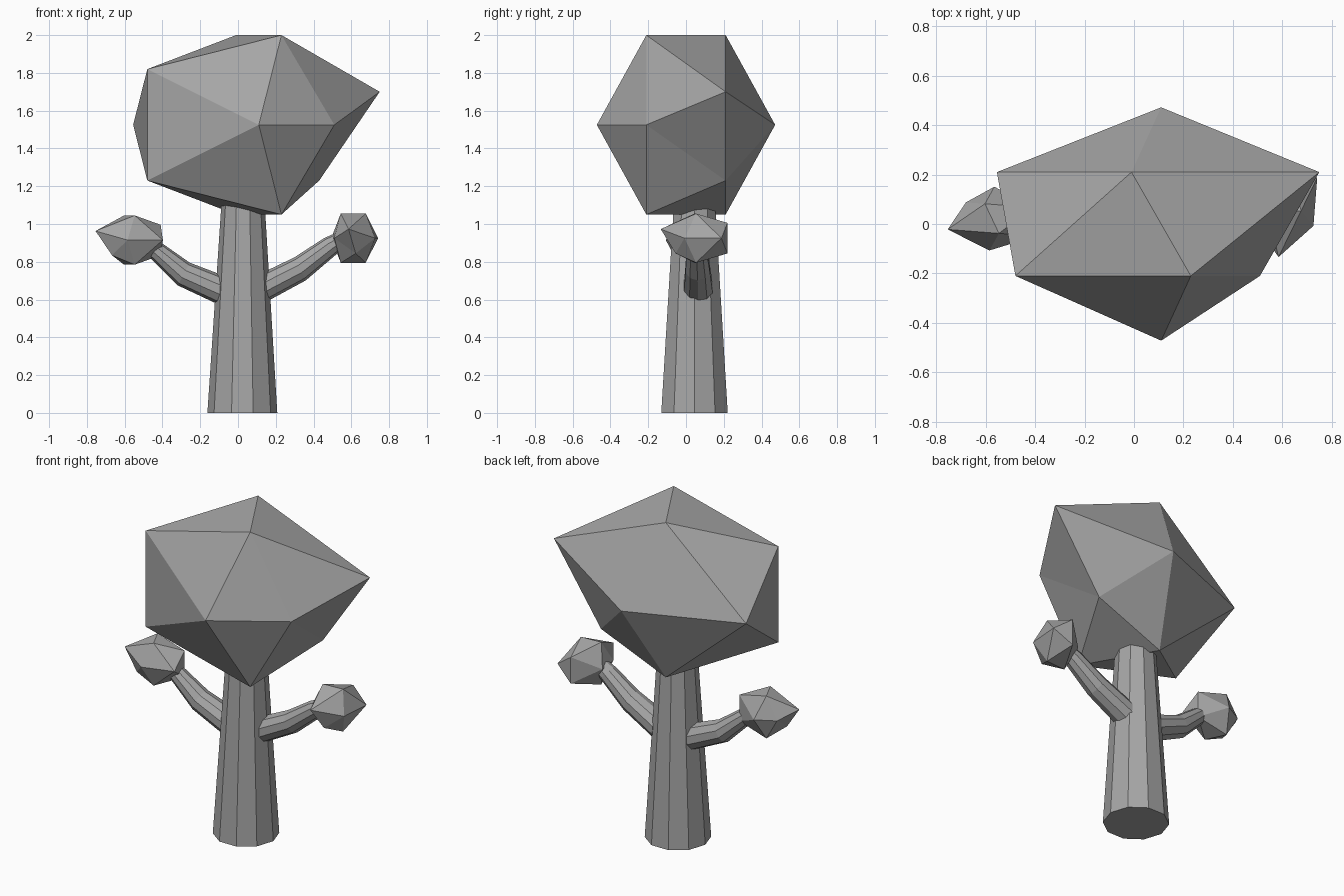
import bpy, bmesh
from math import cos, sin, pi, radians
from mathutils import Vector

cube = bpy.data.objects.get("Cube")
if cube:
    bpy.data.objects.remove(cube)

grey = bpy.data.materials.new("plain_grey")
grey.use_nodes = True
colour = (0.38, 0.38, 0.38, 1)
grey.diffuse_color = colour
grey.node_tree.nodes["Principled BSDF"].inputs["Base Color"].default_value = colour


def finish(name, bm):
    """Turn a bmesh into a flat-shaded object."""
    bmesh.ops.recalc_face_normals(bm, faces=bm.faces)
    mesh = bpy.data.meshes.new(name)
    bm.to_mesh(mesh)
    bm.free()
    mesh.materials.append(grey)
    obj = bpy.data.objects.new(name, mesh)
    bpy.context.collection.objects.link(obj)
    return obj


def loft(name, sections, sides=10):
    """Tube through (centre, radius, tilt) sections; tilt turns the ring about y."""
    bm = bmesh.new()
    rings = []
    for centre, radius, tilt in sections:
        up = Vector((-sin(tilt), 0, cos(tilt)))
        side = Vector((0, 1, 0))
        rings.append([bm.verts.new(Vector(centre) + radius * (up * cos(a) + side * sin(a)))
                      for a in (2 * pi * i / sides for i in range(sides))])
    for low, high in zip(rings, rings[1:]):
        for i in range(sides):
            j = (i + 1) % sides
            bm.faces.new((low[i], low[j], high[j], high[i]))
    bm.faces.new(rings[0])
    bm.faces.new(rings[-1])
    return finish(name, bm)


# Leaf cluster: a stretched icosahedron with its poles along y, rings as (x, z)
FRONT = [(0.40, 0), (0.12, 0.475), (-0.59, 0.295), (-0.59, -0.295), (0.12, -0.475)]
BACK = [(0.64, 0.175), (-0.12, 0.475), (-0.665, 0), (-0.12, -0.475), (0.32, -0.295)]


def leaf_cluster(name, centre, size=1.0, turn=0.0):
    bm = bmesh.new()
    front = [bm.verts.new((x, -0.21, z)) for x, z in FRONT]
    back = [bm.verts.new((x, 0.21, z)) for x, z in BACK]
    front_pole = bm.verts.new((0, -0.472, 0))
    back_pole = bm.verts.new((0, 0.472, 0))
    for i in range(5):
        j = (i + 1) % 5
        bm.faces.new((front_pole, front[i], front[j]))
        bm.faces.new((back_pole, back[j], back[i]))
        bm.faces.new((front[i], back[i], front[j]))
        bm.faces.new((front[j], back[i], back[j]))
    obj = finish(name, bm)
    obj.location = centre
    obj.scale = (size, size, size)
    obj.rotation_euler.z = radians(turn)
    return obj


leaf_cluster("crown", (0.11, 0, 1.525))
leaf_cluster("right_leaf_cluster", (-0.575, 0.022, 0.915), 0.274, 175.6)
leaf_cluster("left_leaf_cluster", (0.61, 0.049, 0.925), 0.274, -116)

# Tapered trunk, running up into the crown
loft("trunk", [((0.023, 0.045, 0), 0.185, pi / 2),
               ((0.027, 0.045, 1.18), 0.11, pi / 2)])

# Curved branches, ending inside the small leaf clusters
loft("left_branch", [((0.13, 0.065, 0.66), 0.08, radians(4)),
                     ((0.328, 0.062, 0.762), 0.068, radians(27)),
                     ((0.49, 0.055, 0.884), 0.054, radians(42)),
                     ((0.55, 0.052, 0.92), 0.045, radians(40))])
loft("right_branch", [((-0.09, 0.05, 0.65), 0.08, radians(176)),
                      ((-0.287, 0.045, 0.735), 0.068, radians(153)),
                      ((-0.43, 0.035, 0.857), 0.05, radians(138)),
                      ((-0.51, 0.03, 0.91), 0.042, radians(140))])
